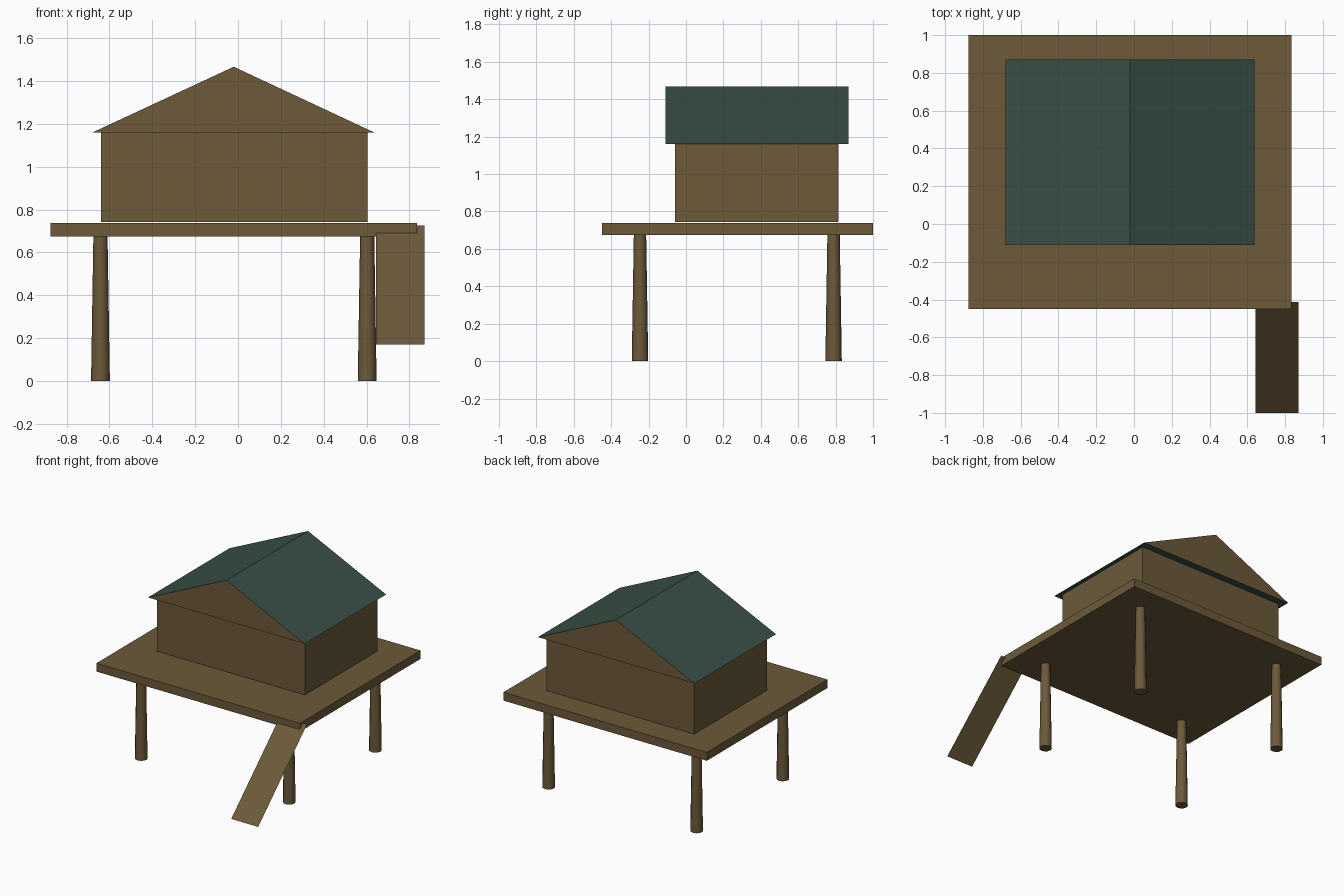
import bpy
import bmesh
from mathutils import Matrix, Vector

default = bpy.data.objects.get("Cube")
if default:
    bpy.data.objects.remove(default, do_unlink=True)


def make_material(name, rgb):
    mat = bpy.data.materials.new(name)
    mat.use_nodes = True
    mat.diffuse_color = (*rgb, 1)
    mat.node_tree.nodes["Principled BSDF"].inputs["Base Color"].default_value = (*rgb, 1)
    return mat


wood = make_material("brown wood", (0.150, 0.102, 0.042))
roofing = make_material("dark green roofing", (0.040, 0.078, 0.061))


def finish(name, bm, *mats):
    mesh = bpy.data.meshes.new(name)
    bm.to_mesh(mesh)
    bm.free()
    for mat in mats:
        mesh.materials.append(mat)
    obj = bpy.data.objects.new(name, mesh)
    bpy.context.collection.objects.link(obj)
    return obj


def box(name, low, high, mat):
    low, high = Vector(low), Vector(high)
    bm = bmesh.new()
    place = Matrix.Translation((low + high) / 2) @ Matrix.Diagonal((*(high - low), 1))
    bmesh.ops.create_cube(bm, size=1, matrix=place)
    return finish(name, bm, mat)


# Platform and hut walls
box("platform", (-0.875, -0.45, 0.674), (0.835, 1.0, 0.738), wood)
box("hut_walls", (-0.64, -0.06, 0.743), (0.604, 0.815, 1.16), wood)

# Gabled roof: a triangle extruded from front to back, with wooden gable ends
bm = bmesh.new()
profile = [(-0.68, 1.16), (0.637, 1.16), (-0.02, 1.467)]
gable = bm.faces.new([bm.verts.new((x, -0.11, z)) for x, z in profile])
extruded = bmesh.ops.extrude_face_region(bm, geom=[gable], use_keep_orig=True)
moved = [v for v in extruded["geom"] if isinstance(v, bmesh.types.BMVert)]
bmesh.ops.translate(bm, verts=moved, vec=(0, 0.98, 0))
bmesh.ops.recalc_face_normals(bm, faces=bm.faces)
for face in bm.faces:
    face.material_index = 1 if abs(face.normal.y) > 0.9 else 0
finish("roof", bm, roofing, wood)

# Four tapered stilts
for side, x in (("right", -0.642), ("left", 0.603)):
    for end, y in (("front", -0.246), ("back", 0.789)):
        bm = bmesh.new()
        bmesh.ops.create_cone(bm, cap_ends=True, segments=12, radius1=0.044,
                              radius2=0.033, depth=0.68,
                              matrix=Matrix.Translation((x, y, 0.34)))
        stilt = finish(f"{end}_{side}_stilt", bm, wood)
        bpy.ops.object.select_all(action="DESELECT")
        stilt.select_set(True)
        bpy.context.view_layer.objects.active = stilt
        bpy.ops.object.shade_smooth_by_angle()

# Thin ramp sloping down from the front left corner
bm = bmesh.new()
corners = [(0.643, -1.0, 0.17), (0.87, -1.0, 0.17),
           (0.87, -0.413, 0.725), (0.643, -0.413, 0.725)]
bm.faces.new([bm.verts.new(c) for c in corners])
finish("ramp", bm, wood)
